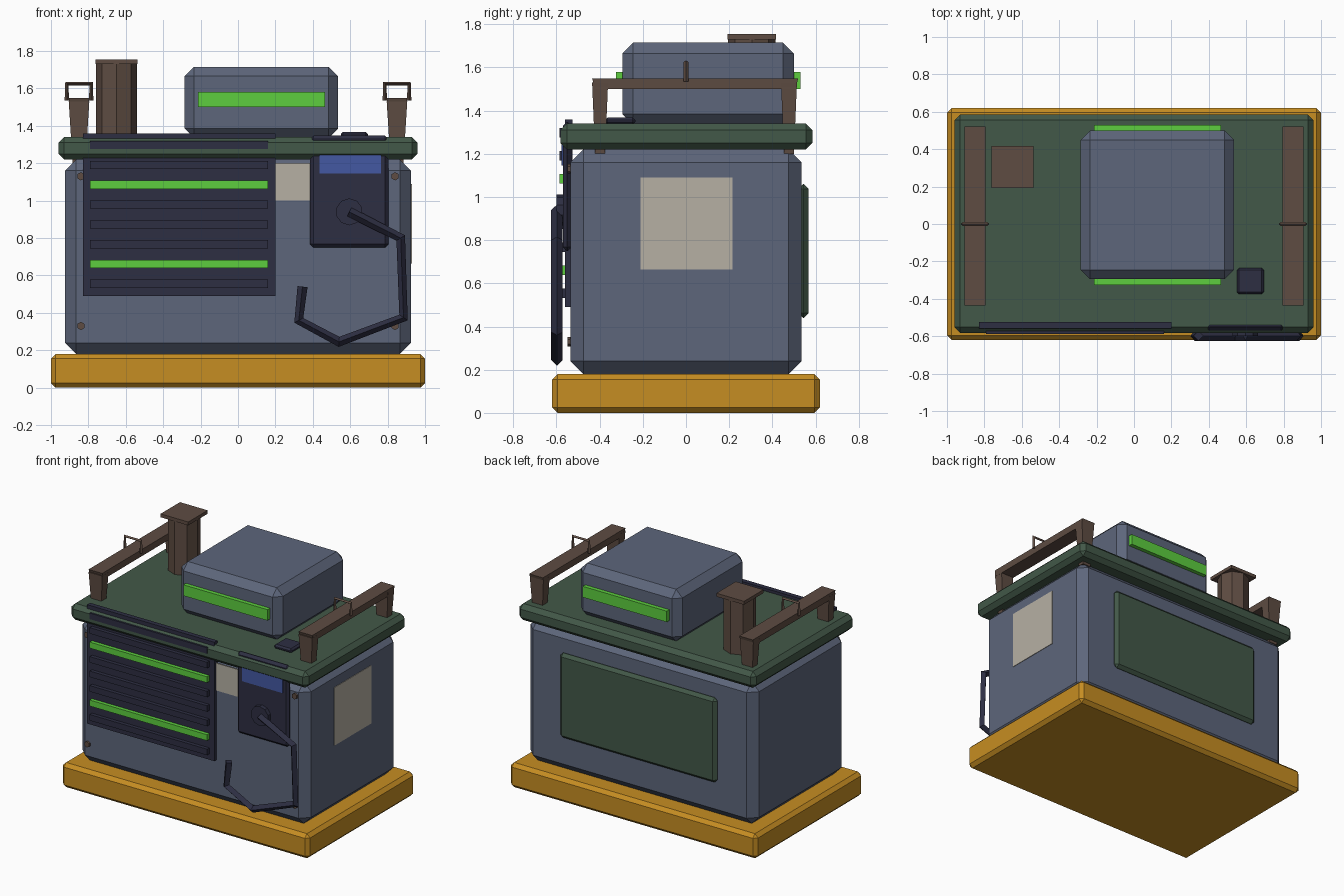
import bpy, bmesh, math
from mathutils import Matrix, Vector

cube = bpy.data.objects.get("Cube")
if cube:
    bpy.data.objects.remove(cube, do_unlink=True)


def material(name, *rgb):
    lin = [((c / 255 + 0.055) / 1.055) ** 2.4 for c in rgb] + [1.0]
    m = bpy.data.materials.new(name)
    m.use_nodes = True
    m.diffuse_color = lin
    m.node_tree.nodes["Principled BSDF"].inputs["Base Color"].default_value = lin
    return m


SLATE = material("slate blue", 93, 102, 123)
OCHRE = material("ochre", 198, 141, 34)
GREEN = material("dark green", 66, 88, 72)
NAVY = material("dark navy", 45, 46, 66)
LIME = material("bright green", 93, 206, 63)
BROWN = material("brown", 94, 76, 66)
CREAM = material("cream", 182, 176, 164)
BLUE = material("screen blue", 68, 88, 162)


def finish(name, bm, mat, bevel=0):
    mesh = bpy.data.meshes.new(name)
    bmesh.ops.recalc_face_normals(bm, faces=bm.faces)
    bm.to_mesh(mesh)
    bm.free()
    mesh.materials.append(mat)
    ob = bpy.data.objects.new(name, mesh)
    bpy.context.collection.objects.link(ob)
    if bevel:
        mod = ob.modifiers.new("Chamfer", 'BEVEL')
        mod.width, mod.segments, mod.limit_method = bevel, 1, 'NONE'
    return ob


def box(name, mat, x, y, z, bevel=0, taper=1):
    """Box from (min, max) ranges; taper scales the bottom face."""
    bm = bmesh.new()
    bmesh.ops.create_cube(bm, size=1)
    for v in bm.verts:
        s = taper if v.co.z < 0 else 1
        v.co = Vector((sum(x) / 2 + v.co.x * s * (x[1] - x[0]),
                       sum(y) / 2 + v.co.y * s * (y[1] - y[0]),
                       sum(z) / 2 + v.co.z * (z[1] - z[0])))
    return finish(name, bm, mat, bevel)


def cylinder(name, mat, centre, radius, depth, sides, along_y=False):
    bm = bmesh.new()
    turn = Matrix.Rotation(math.pi / 2, 4, 'X') if along_y else Matrix()
    bmesh.ops.create_cone(bm, cap_ends=True, segments=sides, radius1=radius,
                          radius2=radius, depth=depth,
                          matrix=Matrix.Translation(centre) @ turn)
    return finish(name, bm, mat)


def tube(name, mat, points, radius):
    """Four-sided tube along a polyline, converted to a mesh."""
    cu = bpy.data.curves.new(name, 'CURVE')
    cu.dimensions = '3D'
    cu.bevel_depth, cu.bevel_resolution, cu.use_fill_caps = radius, 0, True
    sp = cu.splines.new('POLY')
    sp.points.add(len(points) - 1)
    for p, co in zip(sp.points, points):
        p.co = (*co, 1)
    sp.use_smooth = False
    cu.materials.append(mat)
    ob = bpy.data.objects.new(name, cu)
    bpy.context.collection.objects.link(ob)
    bpy.ops.object.select_all(action='DESELECT')
    ob.select_set(True)
    bpy.context.view_layer.objects.active = ob
    bpy.ops.object.convert(target='MESH')
    return ob


# Main masses
box("base", OCHRE, (-1, 1), (-0.62, 0.62), (0, 0.18), 0.025)
box("body", SLATE, (-0.925, 0.925), (-0.535, 0.535), (0.18, 1.22), 0.06)
box("lid", GREEN, (-0.96, 0.96), (-0.582, 0.585), (1.22, 1.34), 0.03)
box("top_housing", SLATE, (-0.285, 0.535), (-0.295, 0.5), (1.335, 1.715), 0.05)
for name, y in (("front", (-0.325, -0.28)), ("back", (0.49, 0.53))):
    box("housing_light_" + name, LIME, (-0.215, 0.465), y, (1.5, 1.58))

# Chimney with a square cap
cylinder("chimney", BROWN, (-0.65, 0.305, 1.535), 0.11, 0.4, 8)
box("chimney_cap", BROWN, (-0.762, -0.538), (0.193, 0.417), (1.73, 1.755))

# Grille with slats, two of them lit
box("grille_panel", NAVY, (-0.83, 0.2), (-0.56, -0.525), (0.49, 1.36))
for i in range(8):
    z = 0.555 + i * 0.106
    box(f"grille_slat_{i + 1}", LIME if i in (1, 5) else NAVY,
        (-0.79, 0.16), (-0.587, -0.55), (z - 0.022, z + 0.022))

# Control panel with screen, dial and hose
box("control_panel", NAVY, (0.385, 0.805), (-0.57, -0.53), (0.75, 1.347), 0.018)
box("screen", BLUE, (0.435, 0.765), (-0.577, -0.569), (1.145, 1.27))
cylinder("dial", NAVY, (0.595, -0.58, 0.94), 0.072, 0.04, 10, True)
tube("hose", NAVY, [(x, -0.598, z) for x, z in (
    (0.595, 0.94), (0.87, 0.8), (0.885, 0.375),
    (0.54, 0.245), (0.325, 0.36), (0.345, 0.54))], 0.027)
box("lid_hatch", NAVY, (0.55, 0.695), (-0.375, -0.235), (1.335, 1.368), 0.012)

# Labels and back panel
box("front_label", CREAM, (0.2, 0.4), (-0.54, -0.532), (1.0, 1.2))
box("side_label", CREAM, (0.921, 0.929), (-0.21, 0.215), (0.665, 1.09))
box("back_panel", GREEN, (-0.635, 0.635), (0.52, 0.567), (0.44, 1.06), 0.022)

# Rails with tapered legs and a small arched handle, and corner bolts
for side, s in (("left", 1), ("right", -1)):
    cx = s * 0.85
    box("rail_bar_" + side, BROWN, (cx - 0.055, cx + 0.055), (-0.435, 0.52),
        (1.5, 1.55), 0, 0.97)
    for end, y in (("front", -0.398), ("back", 0.477)):
        box(f"rail_leg_{end}_{side}", BROWN, (cx - 0.055, cx + 0.055),
            (y - 0.037, y + 0.037), (1.2, 1.53), 0, 0.62)
    tube("rail_handle_" + side, BROWN, [(cx + dx, 0, z) for dx, z in (
        (-0.065, 1.535), (-0.065, 1.625), (0.065, 1.625), (0.065, 1.535))], 0.012)
    for level, z in (("upper", 1.13), ("lower", 0.33)):
        cylinder(f"bolt_{level}_{side}", BROWN, (s * 0.84, -0.54, z),
                 0.022, 0.02, 6, True)
